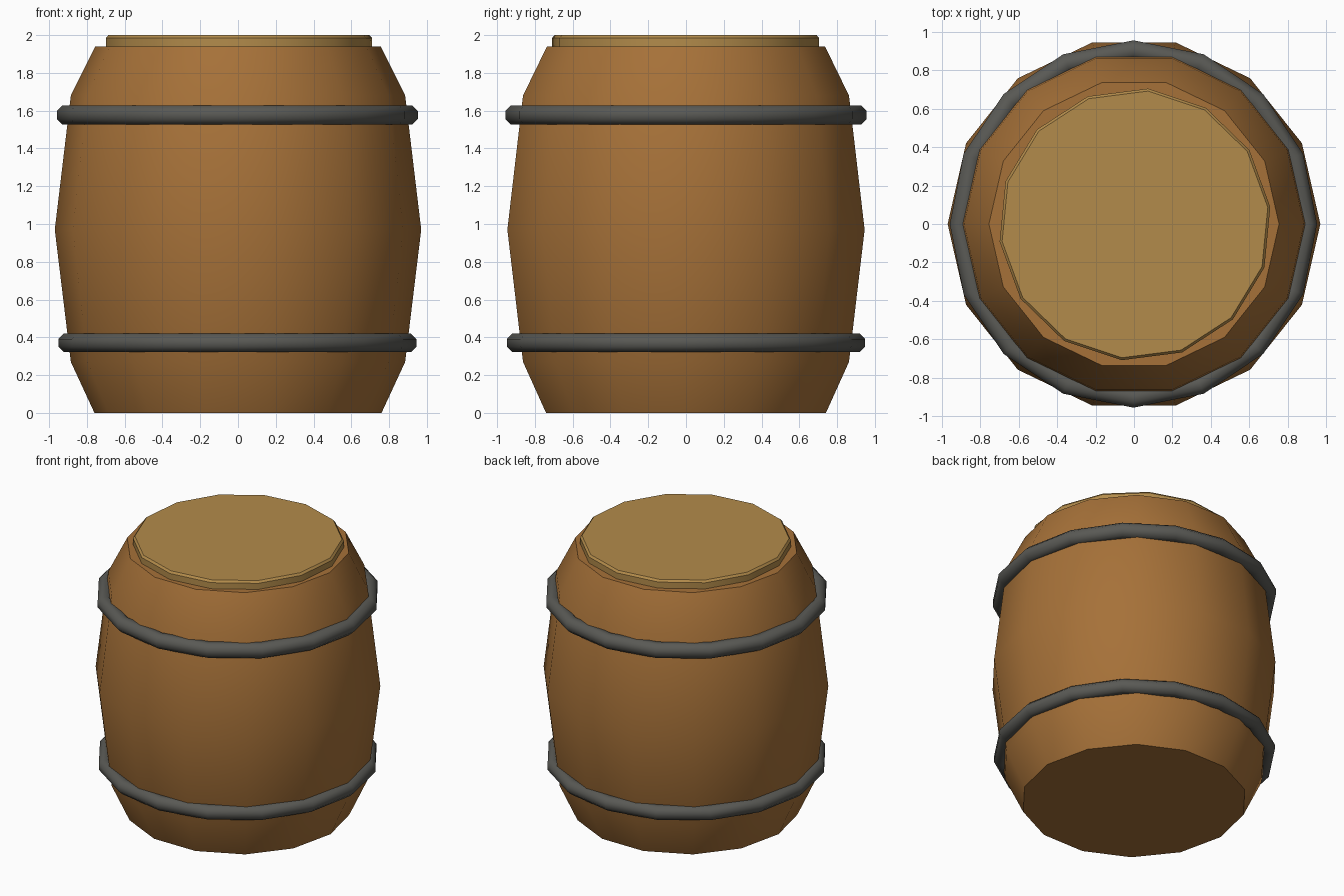
import bpy, bmesh
from math import cos, sin, pi, radians

if "Cube" in bpy.data.objects:
    bpy.data.objects.remove(bpy.data.objects["Cube"])


def material(name, rgb):
    m = bpy.data.materials.new(name)
    m.diffuse_color = (*rgb, 1)
    m.use_nodes = True
    m.node_tree.nodes["Principled BSDF"].inputs["Base Color"].default_value = m.diffuse_color
    return m


def finish(name, bm, mat, angle):
    bmesh.ops.recalc_face_normals(bm, faces=bm.faces)
    me = bpy.data.meshes.new(name)
    bm.to_mesh(me)
    bm.free()
    me.materials.append(mat)
    ob = bpy.data.objects.new(name, me)
    bpy.context.collection.objects.link(ob)
    bpy.ops.object.select_all(action='DESELECT')
    ob.select_set(True)
    bpy.context.view_layer.objects.active = ob
    bpy.ops.object.shade_smooth_by_angle(angle=radians(angle))
    return ob


def lathe(name, profile, sides, mat, turn=0.0, closed=False, angle=40, centre=(0, 0)):
    """Spin (radius, z) points around z; open profiles get flat caps."""
    bm = bmesh.new()
    rings = []
    for r, z in profile:
        angles = [turn + 2 * pi * i / sides for i in range(sides)]
        rings.append([bm.verts.new((centre[0] + r * cos(a), centre[1] + r * sin(a), z))
                      for a in angles])
    pairs = list(zip(rings, rings[1:]))
    if closed:
        pairs.append((rings[-1], rings[0]))
    else:
        bm.faces.new(rings[0])
        bm.faces.new(rings[-1])
    for low, high in pairs:
        for i in range(sides):
            j = (i + 1) % sides
            bm.faces.new((low[i], low[j], high[j], high[i]))
    return finish(name, bm, mat, angle)


wood = material("wood", (0.38, 0.165, 0.04))
pale_wood = material("pale_wood", (0.45, 0.26, 0.07))
iron = material("iron", (0.1, 0.1, 0.09))

# Bulging 14-sided body
lathe("barrel_body", [(0.76, 0), (0.885, 0.27), (0.97, 0.97), (0.885, 1.68), (0.755, 1.94)],
      14, wood)

# Lid with a small bevel, turned slightly against the body
lathe("lid", [(0.71, 1.93), (0.71, 1.985), (0.697, 2.0)], 14, pale_wood,
      turn=radians(7.3), centre=(0.005, -0.002))

# Iron hoops: 16-sided rings with a round section
for name, radius, z, tube in (("upper_hoop", 0.905, 1.577, 0.052),
                              ("lower_hoop", 0.90, 0.371, 0.049)):
    section = [(radius + tube * cos(2 * pi * k / 8 + pi / 8) * 1.06,
                z + tube * sin(2 * pi * k / 8 + pi / 8) * 1.06) for k in range(8)]
    lathe(name, section, 16, iron, closed=True, angle=60, centre=(-0.003, 0))
